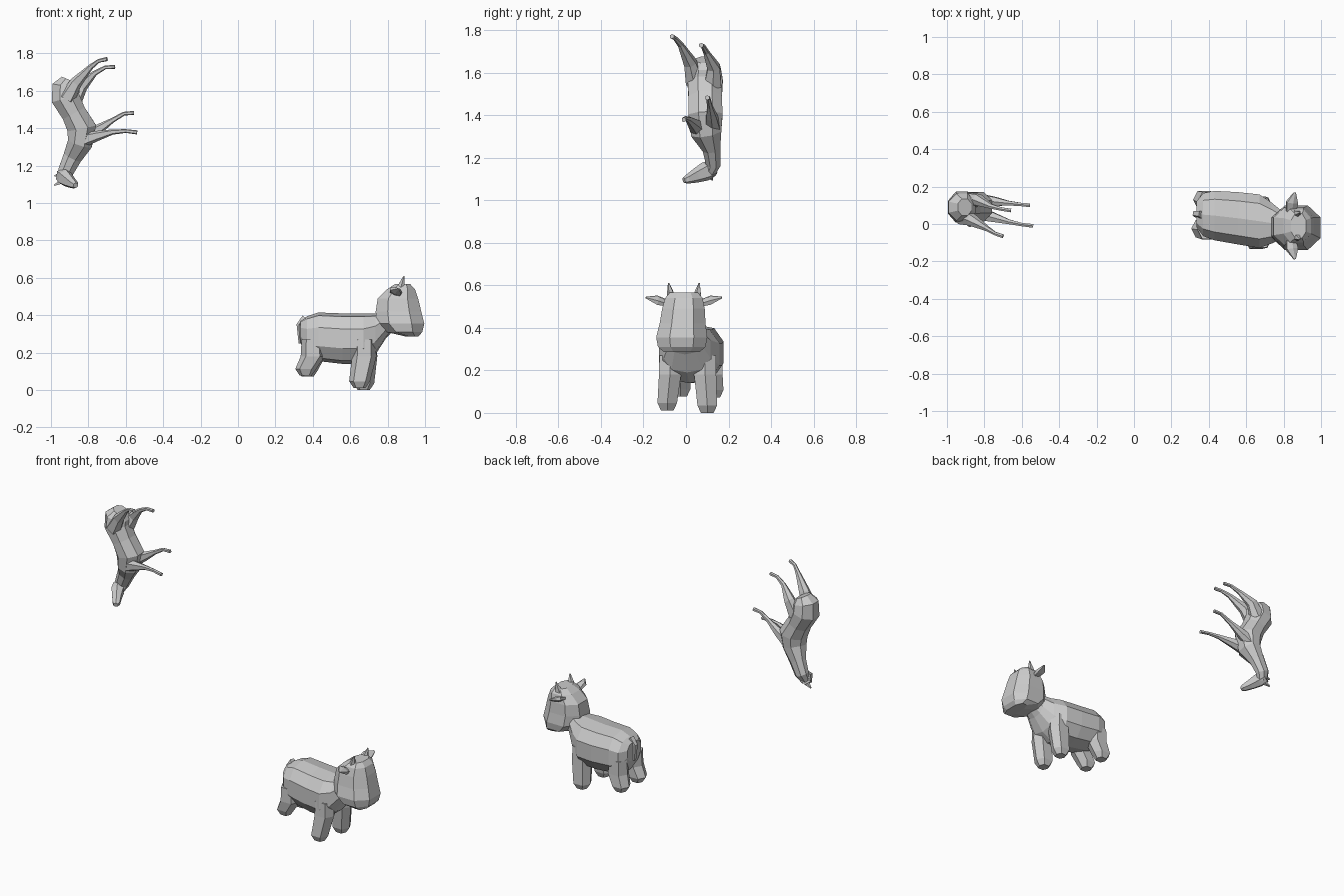
import bpy, bmesh, math
from mathutils import Vector


def loft(name, stations, n=8, side=(0, 1, 0), axis=None, square=1.0):
    """Low-poly tube through stations (x, y, z, side radius, other radius)."""
    bm = bmesh.new()
    pts = [Vector(s[:3]) for s in stations]
    rings = []
    for i, s in enumerate(stations):
        t = Vector(axis) if axis else pts[min(i + 1, len(pts) - 1)] - pts[max(i - 1, 0)]
        t.normalize()
        u = Vector(side)
        u = (u - t * u.dot(t)).normalized()
        v = t.cross(u)
        k = 1 / math.cos(math.pi / n)
        ring = []
        for j in range(n):
            a = 2 * math.pi * (j + 0.5) / n
            c, d = k * math.cos(a), k * math.sin(a)
            c = math.copysign(min(1, abs(c) ** square), c)
            d = math.copysign(min(1, abs(d) ** square), d)
            ring.append(bm.verts.new(pts[i] + u * c * s[3] + v * d * s[4]))
        rings.append(ring)
    for a, b in zip(rings, rings[1:]):
        for j in range(n):
            bm.faces.new((a[j], a[(j + 1) % n], b[(j + 1) % n], b[j]))
    bm.faces.new(rings[0])
    bm.faces.new(rings[-1])
    bmesh.ops.recalc_face_normals(bm, faces=bm.faces)
    me = bpy.data.meshes.new(name)
    bm.to_mesh(me)
    bm.free()
    ob = bpy.data.objects.new(name, me)
    bpy.context.collection.objects.link(ob)
    return ob


# ---- Cow: barrel body running into the neck
loft("cow_body", [
    (.335, .052, .31, .07, .06), (.37, .05, .285, .115, .11),
    (.43, .045, .285, .132, .13), (.56, .03, .275, .14, .135),
    (.67, .015, .275, .143, .135), (.735, .005, .30, .11, .11),
    (.79, -.005, .35, .075, .075), (.85, -.01, .40, .06, .06)],
    n=10, axis=(1, 0, 0), square=.85)

# Cow head, broad at the muzzle
loft("cow_head", [
    (.93, -.02, .287, .085, .035), (.89, -.02, .31, .112, .095),
    (.868, -.02, .355, .12, .128), (.858, -.016, .42, .108, .122),
    (.855, -.012, .49, .10, .108), (.872, -.01, .54, .088, .074),
    (.88, -.01, .567, .065, .04)],
    axis=(0, 0, 1), square=.85)

# Cow legs: foot x, y, z and hip x, y
for name, fx, fy, fz, hx, hy in [
        ("cow_front_leg_right", .65, -.088, .012, .675, -.075),
        ("cow_front_leg_left", .672, .10, 0, .68, .09),
        ("cow_hind_leg_right", .362, -.025, .078, .40, -.03),
        ("cow_hind_leg_left", .372, .13, .072, .40, .12)]:
    loft(name, [(fx, fy, fz, .03, .032), (fx, fy, fz + .035, .046, .056),
                (hx, hy, .18, .052, .065), (hx, hy, .27, .05, .06)],
         n=6, axis=(0, 0, 1))

# Cow ears and horns
for s, label in ((-1, "right"), (1, "left")):
    y = -.01
    loft("cow_ear_" + label, [
        (.84, y + s * .075, .515, .026, .012), (.845, y + s * .125, .53, .032, .018),
        (.86, y + s * .178, .542, .006, .004)], n=6, side=(1, 0, -.4))
    loft("cow_horn_" + label, [
        (.868, y + s * .06, .54, .022, .022), (.888, y + s * .072, .61, .003, .003)],
        n=5)
# Cow tail stub
loft("cow_tail", [(.36, .05, .385, .02, .02), (.325, .052, .35, .016, .012),
                  (.332, .052, .25, .01, .008)], n=5)

# ---- Horse, pitched on its nose: rump up, head down, legs towards +x
loft("horse_body", [
    (-.905, .09, 1.66, .045, .04), (-.92, .09, 1.625, .072, .073),
    (-.922, .09, 1.56, .083, .076), (-.878, .09, 1.48, .078, .066),
    (-.835, .092, 1.40, .08, .078), (-.845, .095, 1.32, .072, .066),
    (-.885, .12, 1.245, .042, .05), (-.92, .128, 1.17, .034, .042),
    (-.935, .11, 1.125, .025, .03)])
# Horse head, tapering to the muzzle
loft("horse_head", [
    (-.945, .128, 1.15, .028, .038), (-.925, .09, 1.135, .035, .045),
    (-.90, .045, 1.115, .027, .034), (-.875, .005, 1.098, .021, .021),
    (-.868, -.01, 1.094, .013, .014)], n=6, side=(1, .5, 0))
for s, label in ((-1, "right"), (1, "left")):
    loft("horse_ear_" + label, [
        (-.945, .115, 1.135 + s * .02, .012, .012),
        (-.982, .125, 1.12 + s * .025, .003, .003)], n=4)

# Horse legs: thigh, knee, shank and hoof
for name, path in [
        ("horse_hind_leg_right", [(-.915, .04, 1.56), (-.865, .02, 1.645),
                                  (-.785, -.025, 1.73), (-.745, -.05, 1.76), (-.70, -.066, 1.77)]),
        ("horse_hind_leg_left", [(-.88, .125, 1.545), (-.835, .13, 1.625),
                                 (-.765, .095, 1.695), (-.71, .08, 1.725), (-.658, .072, 1.728)]),
        ("horse_front_leg_right", [(-.82, .055, 1.34), (-.75, .035, 1.36),
                                   (-.67, .012, 1.38), (-.60, -.003, 1.385), (-.54, -.01, 1.378)]),
        ("horse_front_leg_left", [(-.82, .125, 1.35), (-.745, .12, 1.395),
                                  (-.675, .112, 1.44), (-.61, .105, 1.478), (-.556, .10, 1.482)])]:
    big = 1.2 if "hind" in name else 1.0
    radii = (.038 * big, .027 * big, .014, .010, .011)
    loft(name, [(*p, r * .9, r) for p, r in zip(path, radii)], n=6)
